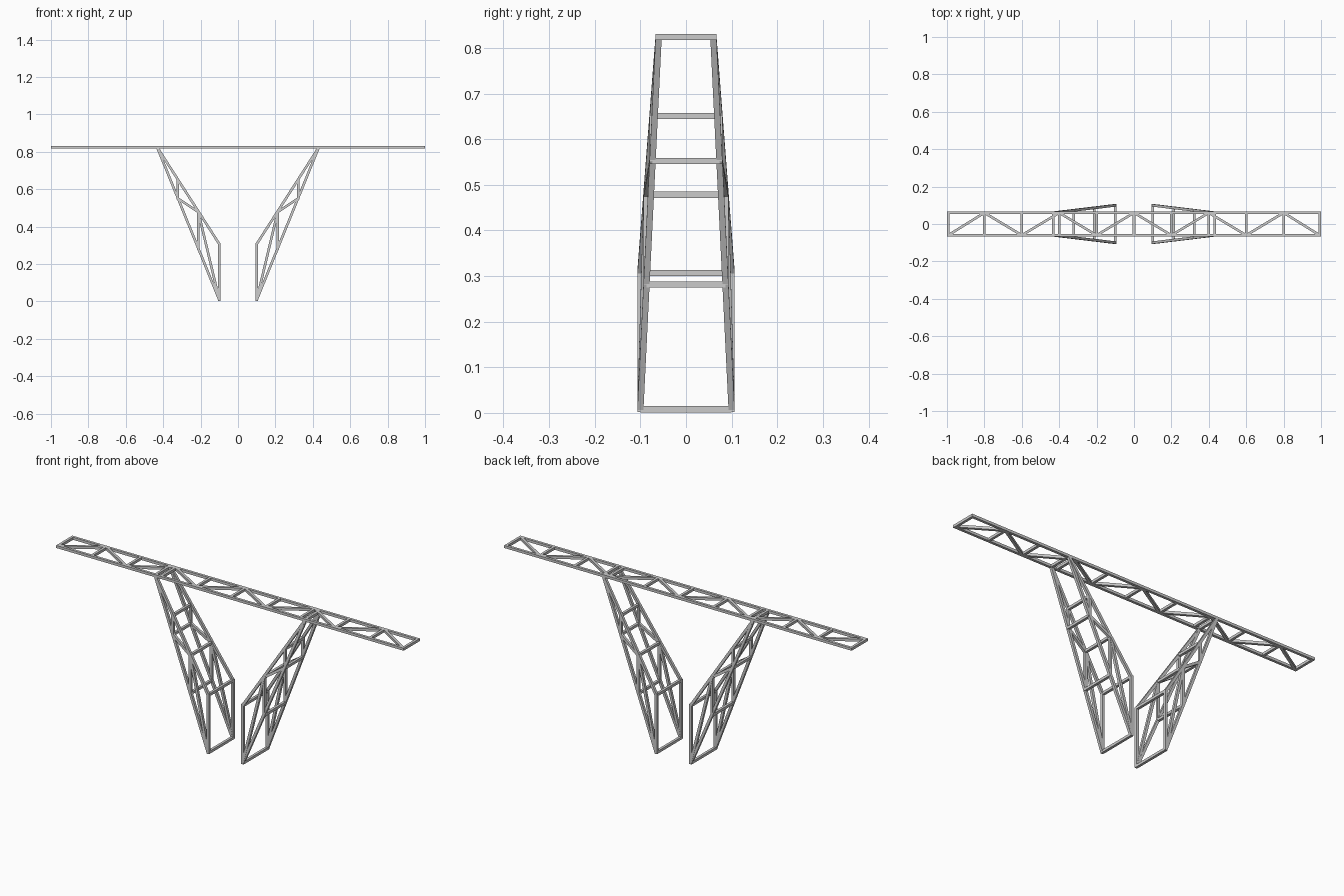
import bpy, bmesh
from mathutils import Vector, Matrix

if "Cube" in bpy.data.objects:
    bpy.data.objects.remove(bpy.data.objects["Cube"])

R = 0.0067  # half thickness of every square bar


def bar(bm, p, q, side):
    """Square bar from p to q; side is the direction one pair of faces looks to."""
    p, q = Vector(p), Vector(q)
    d = (q - p).normalized()
    u = Vector(side)
    u = (u - d * u.dot(d)).normalized()
    rot = Matrix((u, d.cross(u), d)).transposed().to_4x4()
    size = Matrix.Diagonal((2 * R, 2 * R, (q - p).length, 1))
    bmesh.ops.create_cube(bm, size=1, matrix=Matrix.Translation((p + q) / 2) @ rot @ size)


def part(name, bars, side, mirror=None):
    bm = bmesh.new()
    for p, q in bars:
        bar(bm, p, q, side)
    bmesh.ops.recalc_face_normals(bm, faces=bm.faces)
    me = bpy.data.meshes.new(name)
    bm.to_mesh(me)
    bm.free()
    ob = bpy.data.objects.new(name, me)
    bpy.context.collection.objects.link(ob)
    if mirror:
        m = ob.modifiers.new("Mirror", 'MIRROR')
        m.use_axis = mirror
        m.use_mirror_merge = False
    return ob


# Top ladder frame
W, H, E = 0.06, 0.824, 1 - R
xs = [max(-E, min(E, -1 + 0.2 * i)) for i in range(11)]
part("top_chord", [((-1, W, H), (1, W, H))], (0, 0, 1), (False, True, False))
part("top_crossbars", [((x, -W, H), (x, W, H)) for x in xs], (0, 0, 1))
zig = [(x, W if i % 2 else -W, H) for i, x in enumerate(xs)]
part("top_diagonals", list(zip(zig, zig[1:])), (0, 0, 1))

# Leg joints: y narrows from the foot to the top
X0, X1 = 0.1, 0.432


def joint(x, z):
    return (x, 0.1 + (W - 0.1) * (x - X0) / (X1 - X0), z)


foot, knee, top = joint(X0, 0.008), joint(X0, 0.307), joint(X1, H)
low_out, low_in = joint(0.212, 0.281), joint(0.212, 0.478)
high_out, high_in = joint(0.323, 0.552), joint(0.323, 0.651)

# Leg side trusses
part("leg_side_truss", [
    (foot, top), (knee, top), ((X0, 0.1, 0.002), (X0, 0.1, 0.313)),
    (low_out, low_in), (high_out, high_in),
    (foot, low_in), (low_in, high_out),
], (0, 1, 0), (True, True, False))

# Leg crossbars joining the two side trusses
part("leg_crossbars", [
    ((x, -y, z), (x, y, z))
    for x, y, z in (foot, knee, low_out, low_in, high_out, high_in, top)
], (0, 0, 1), (True, False, False))
